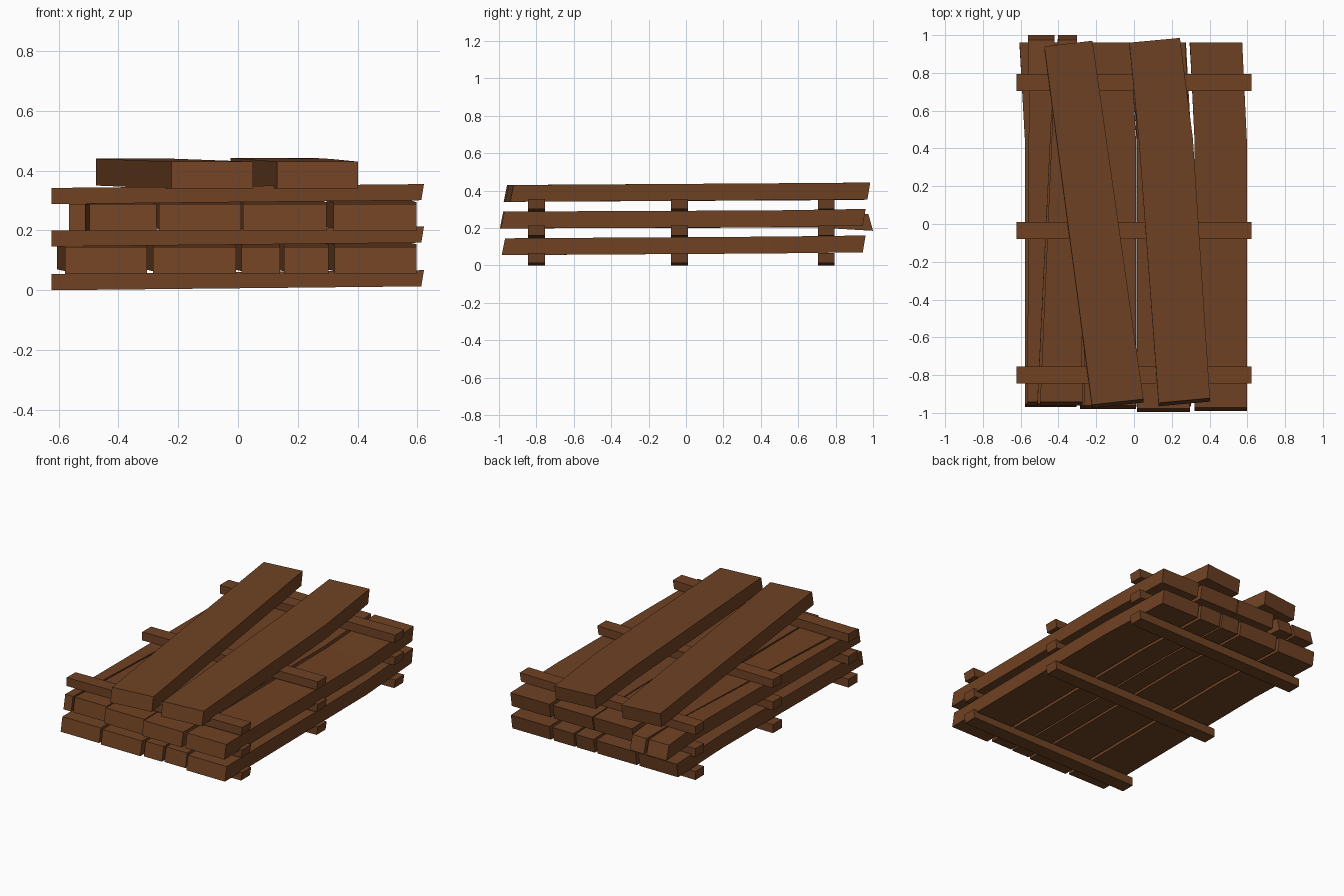
import bpy
import bmesh
from mathutils import Vector

default = bpy.data.objects.get("Cube")
if default:
    bpy.data.objects.remove(default, do_unlink=True)

wood = bpy.data.materials.new("brown_wood")
wood.use_nodes = True
brown = (0.16, 0.054, 0.017, 1)
wood.diffuse_color = brown
wood.node_tree.nodes["Principled BSDF"].inputs["Base Color"].default_value = brown

THICKNESS = 0.09


def loft(name, sections):
    """Join four-cornered sections into one closed, flat-shaded beam."""
    bm = bmesh.new()
    rings = [[bm.verts.new(corner) for corner in section] for section in sections]
    for a, b in zip(rings, rings[1:]):
        for i in range(4):
            j = (i + 1) % 4
            bm.faces.new((a[i], a[j], b[j], b[i]))
    bm.faces.new(rings[0])
    bm.faces.new(reversed(rings[-1]))
    bmesh.ops.recalc_face_normals(bm, faces=bm.faces)
    mesh = bpy.data.meshes.new(name)
    bm.to_mesh(mesh)
    bm.free()
    mesh.materials.append(wood)
    obj = bpy.data.objects.new(name, mesh)
    bpy.context.collection.objects.link(obj)
    return obj


def section(left, right, y, z, lean=0.0, skew=0.0):
    """Cross-section of a plank; lean slants the cut, skew angles it in plan."""
    top = z + THICKNESS
    return [Vector((left, y, z)), Vector((right, y + skew, z)),
            Vector((right, y + skew + lean, top)), Vector((left, y + lean, top))]


def plank(name, front, back, y_front, y_back, z_front, z_back,
          bend=None, skew=0.0, lean_back=0.015):
    """Plank running front to back; bend is (left, right, y, z) of a kink."""
    rings = [section(*front, y_front, z_front, 0.018, skew)]
    if bend:
        rings.append(section(*bend))
    rings.append(section(*back, y_back, z_back, lean_back, skew))
    return loft(name, rings)


# Crossbars: three under each layer, rising slightly to one side
def crossbar(name, y, z):
    ends = []
    for x, rise, lean in ((-0.623, 0, 0), (0.613, 0.013, 0.009)):
        ends.append([Vector((x, y - 0.045, z + rise)),
                     Vector((x, y + 0.045, z + rise)),
                     Vector((x + lean, y + 0.045, z + rise + 0.054)),
                     Vector((x + lean, y - 0.045, z + rise + 0.054))])
    loft(name, ends)


for layer, z in (("lower", 0), ("middle", 0.146), ("upper", 0.288)):
    for place, y in (("front", -0.8), ("centre", -0.035), ("back", 0.75)):
        crossbar(f"{layer}_{place}_crossbar", y, z)

# Lower layer: three wide planks and one split in two, kinked toward the back
lower = (("outer_right", -0.578, -0.305, -0.97),
         ("inner_right", -0.285, -0.006, -0.98),
         ("split_a", 0.012, 0.14, -0.97),
         ("split_b", 0.153, 0.303, -0.965),
         ("outer_left", 0.323, 0.597, -0.985))
for name, left, right, y in lower:
    shift = -0.028
    plank(f"lower_plank_{name}", (left, right), (left + shift, right + shift),
          y, 0.945, 0.055, 0.07, bend=(left, right, 0.45, 0.064))

# Middle layer: three wide planks
middle = (("inner_right", -0.265, 0.01, -0.98),
          ("inner_left", 0.016, 0.296, -0.995),
          ("outer_left", 0.32, 0.597, -0.99))
for name, left, right, y in middle:
    shift = -0.024
    plank(f"middle_plank_{name}", (left, right), (left + shift, right + shift),
          y, 0.945, 0.198, 0.212, bend=(left, right, 0.45, 0.204))

# Middle layer: split plank whose halves droop at the back
plank("middle_split_outer", (-0.565, -0.51), (-0.562, -0.42),
      -0.96, 1.0, 0.198, 0.185, bend=(-0.556, -0.43, 0.7, 0.203),
      lean_back=-0.025)
plank("middle_split_inner", (-0.497, -0.272), (-0.402, -0.302),
      -0.96, 1.0, 0.198, 0.185, bend=(-0.425, -0.29, 0.7, 0.203),
      lean_back=-0.025)

# Top layer: two loose planks laid askew
plank("top_plank_right", (-0.223, 0.05), (-0.475, -0.22),
      -0.975, 0.925, 0.34, 0.35, skew=0.03)
plank("top_plank_left", (0.13, 0.402), (-0.025, 0.243),
      -0.965, 0.945, 0.34, 0.353, bend=(0.025, 0.312, 0.45, 0.349), skew=0.025)
